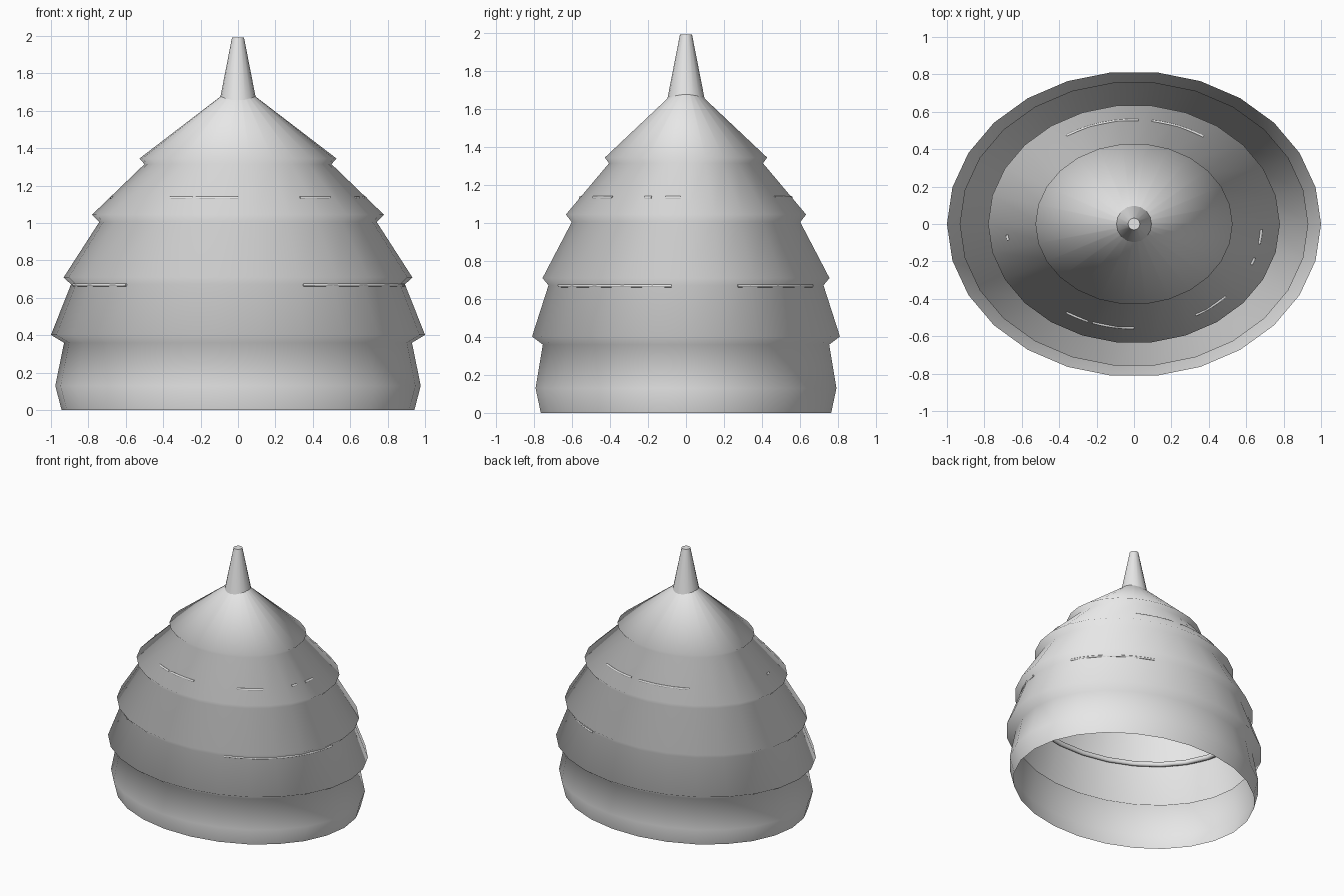
import bpy, bmesh, math

cube = bpy.data.objects.get("Cube")
if cube:
    bpy.data.objects.remove(cube, do_unlink=True)

DEPTH = 0.817  # depth of the oval plan relative to its width
SIDES = 26

grey = bpy.data.materials.new("light_grey")
grey.use_nodes = True
grey.diffuse_color = (0.8, 0.8, 0.8, 1)
grey.node_tree.nodes["Principled BSDF"].inputs["Base Color"].default_value = (0.8, 0.8, 0.8, 1)


def finish(name, bm, crease):
    """Make the object, smooth shaded except at edges sharper than crease degrees."""
    bmesh.ops.recalc_face_normals(bm, faces=bm.faces)
    mesh = bpy.data.meshes.new(name)
    bm.to_mesh(mesh)
    bm.free()
    mesh.materials.append(grey)
    obj = bpy.data.objects.new(name, mesh)
    bpy.context.collection.objects.link(obj)
    bpy.ops.object.select_all(action='DESELECT')
    obj.select_set(True)
    bpy.context.view_layer.objects.active = obj
    bpy.ops.object.shade_smooth_by_angle(angle=math.radians(crease))


def lathe(name, profile, sides, depth, crease, close_top=False):
    """Stack oval rings of (radius, height) and skin them."""
    bm = bmesh.new()
    angles = [math.tau * i / sides for i in range(sides)]
    rings = [[bm.verts.new((r * math.cos(a), r * depth * math.sin(a), z)) for a in angles]
             for r, z in profile]
    for low, high in zip(rings, rings[1:]):
        for i in range(sides):
            j = (i + 1) % sides
            bm.faces.new((low[i], low[j], high[j], high[i]))
    if close_top:
        bm.faces.new(rings[-1])
    finish(name, bm, crease)


def tube_arc(name, radius, z, thick, start, end, steps):
    """Thin tube following the oval wall between two angles in degrees."""
    bm = bmesh.new()
    sections = []
    for s in range(steps + 1):
        a = math.radians(start + (end - start) * s / steps)
        ring = []
        for k in range(8):
            t = math.tau * k / 8
            r = radius + thick * math.cos(t)
            ring.append(bm.verts.new((r * math.cos(a), r * DEPTH * math.sin(a),
                                      z + thick * math.sin(t))))
        sections.append(ring)
    for one, two in zip(sections, sections[1:]):
        for k in range(8):
            m = (k + 1) % 8
            bm.faces.new((one[k], one[m], two[m], two[k]))
    if end - start < 360:
        bm.faces.new(sections[0])
        bm.faces.new(sections[-1])
    else:
        bmesh.ops.remove_doubles(bm, verts=bm.verts, dist=0.0001)
    finish(name, bm, 60)


# Hollow tiered shell, open underneath, shaded smoothly over every lip
tiers = [(0.943, 0), (0.977, 0.13), (0.93, 0.36), (1.0, 0.402),
         (0.893, 0.672), (0.932, 0.71), (0.742, 1.005), (0.78, 1.045),
         (0.5, 1.315), (0.527, 1.345), (0.05, 1.71)]
lathe("tiered_shell", tiers, SIDES, DEPTH, 180)

# Tapered spire
lathe("spire", [(0.1, 1.645), (0.032, 1.992)], 16, 1.0, 35, close_top=True)

# Hoop lying inside the neck of the lower tier
tube_arc("inner_hoop", 0.868, 0.668, 0.02, 0, 360, SIDES)

# Short ridges that break through the wall
for start, end in [(22, 66), (190, 228), (293, 354)]:
    tube_arc("lower_ridge", 0.891, 0.669, 0.008, start, end, 8)
for start, end in [(57, 82), (88, 122), (186, 189), (238, 249),
                   (251, 270), (299, 316), (337, 341), (349, 357)]:
    tube_arc("upper_ridge", 0.681, 1.134, 0.009, start, end, 6)
